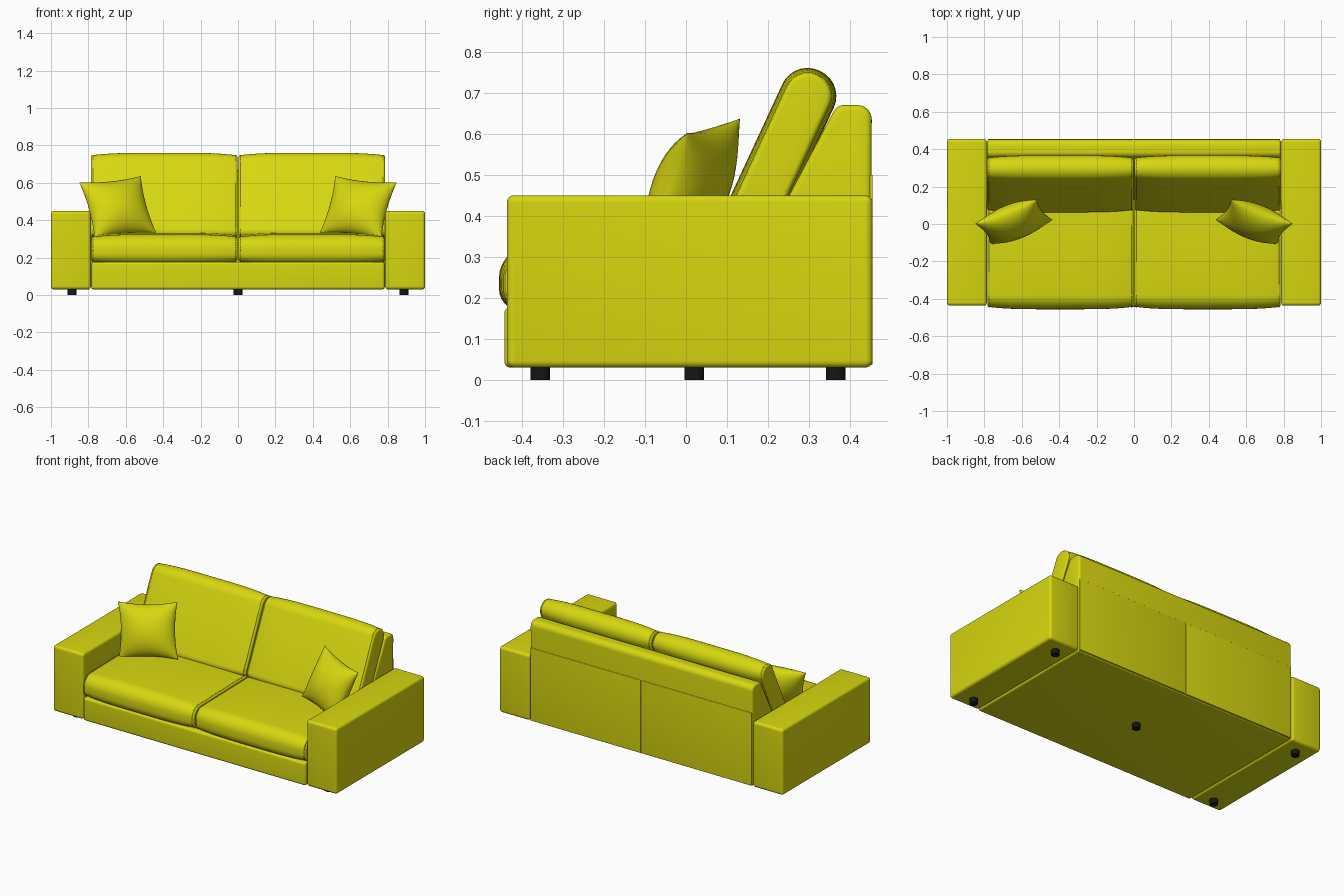
import bpy, bmesh, math
from mathutils import Vector

if "Cube" in bpy.data.objects:
    bpy.data.objects.remove(bpy.data.objects["Cube"])


def material(name, rgb):
    m = bpy.data.materials.new(name)
    m.diffuse_color = (*rgb, 1)
    m.use_nodes = True
    m.node_tree.nodes["Principled BSDF"].inputs["Base Color"].default_value = m.diffuse_color
    return m


FABRIC = material("yellow fabric", (0.68, 0.68, 0.005))
BLACK = material("black plastic", (0.008, 0.008, 0.008))


def finish(name, bm, mat, angle=40):
    bmesh.ops.recalc_face_normals(bm, faces=bm.faces)
    me = bpy.data.meshes.new(name)
    bm.to_mesh(me)
    bm.free()
    me.materials.append(mat)
    me.shade_smooth()
    me.set_sharp_from_angle(angle=math.radians(angle))
    ob = bpy.data.objects.new(name, me)
    bpy.context.collection.objects.link(ob)
    return ob


def rounded(corners, seg=7):
    """Counter-clockwise (y, z, radius) corners -> filleted outline."""
    out, n = [], len(corners)
    for i, (y, z, r) in enumerate(corners):
        p = Vector((y, z))
        a = (Vector(corners[i - 1][:2]) - p).normalized()
        b = (Vector(corners[(i + 1) % n][:2]) - p).normalized()
        half = a.angle(b) / 2
        c = p + (a + b).normalized() * (r / math.sin(half))
        s = p + a * (r / math.tan(half)) - c
        e = p + b * (r / math.tan(half)) - c
        total = math.pi - 2 * half
        for k in range(seg + 1):
            t = k / seg
            out.append(c + (s * math.sin((1 - t) * total) + e * math.sin(t * total)) / math.sin(total))
    return out


def offset(pts, d):
    """Move a counter-clockwise outline outwards by d."""
    res, n = [], len(pts)
    for i, p in enumerate(pts):
        a = (p - pts[i - 1]).normalized()
        b = (pts[(i + 1) % n] - p).normalized()
        na, nb = Vector((a.y, -a.x)), Vector((b.y, -b.x))
        m = (na + nb).normalized()
        res.append(p + m * (d / max(m.dot(na), 0.5)))
    return res


def padded(name, corners, x0, x1, edge=0.015, crown=0.0, slices=1):
    """Outline swept along x, with rounded ends and a swollen middle."""
    pts = rounded(corners)
    secs = []
    for k in range(5):
        a = k / 4 * math.pi / 2
        secs.append((x0 + edge * (1 - math.sin(a)), -edge * (1 - math.cos(a))))
    secs = [(x0 + edge * (1 - math.cos(k * math.pi / 8)), -edge * (1 - math.sin(k * math.pi / 8)))
            for k in range(5)]
    ends = [(x0 + x1 - x, d) for x, d in reversed(secs)]
    mid = []
    for i in range(1, slices):
        u = 2 * i / slices - 1
        mid.append((x0 + edge + (x1 - x0 - 2 * edge) * i / slices, crown * (1 - u ** 4)))
    bm = bmesh.new()
    rings = [[bm.verts.new((x, p.x, p.y)) for p in offset(pts, d)] for x, d in secs + mid + ends]
    n = len(pts)
    for r, q in zip(rings, rings[1:]):
        for i in range(n):
            bm.faces.new((r[i], r[(i + 1) % n], q[(i + 1) % n], q[i]))
    bm.faces.new(rings[0])
    bm.faces.new(rings[-1])
    return finish(name, bm, FABRIC)


def piping(name, corners, x, d=-0.002):
    """Thin welt cord along a cushion edge."""
    cu = bpy.data.curves.new(name, 'CURVE')
    cu.dimensions = '3D'
    cu.bevel_depth = 0.004
    cu.bevel_resolution = 1
    sp = cu.splines.new('POLY')
    pts = offset(rounded(corners), d)
    sp.points.add(len(pts) - 1)
    for q, p in zip(sp.points, pts):
        q.co = (x, p.x, p.y, 1)
    sp.use_cyclic_u = True
    cu.materials.append(FABRIC)
    bpy.context.collection.objects.link(bpy.data.objects.new(name, cu))


def box(y0, y1, z0, z1, r):
    return [(y0, z0, r), (y1, z0, r), (y1, z1, r), (y0, z1, r)]


def pillow(name, s, n=20):
    """Scatter pillow with pinched corners, leaning on the arm."""
    c = Vector((-0.643, 0.012, 0.468))
    U, V = Vector((0.165, 0.065, 0.0175)), Vector((-0.041, 0.055, 0.152))
    N = U.cross(V).normalized()
    bm = bmesh.new()
    for side in (1, -1):
        g = []
        for j in range(n + 1):
            v = math.sin((j / n - 0.5) * math.pi)
            row = []
            for i in range(n + 1):
                u = math.sin((i / n - 0.5) * math.pi)
                h = 0.085 * max(0, (1 - u * u) * (1 - v * v)) ** 0.55
                p = c + U * u * (1 - 0.1 * (1 - v * v)) + V * v * (1 - 0.1 * (1 - u * u)) + N * h * side
                row.append(bm.verts.new((p.x * s, p.y, p.z)))
            g.append(row)
        for j in range(n):
            for i in range(n):
                bm.faces.new((g[j][i], g[j][i + 1], g[j + 1][i + 1], g[j + 1][i]))
    bmesh.ops.remove_doubles(bm, verts=bm.verts, dist=1e-5)
    finish(name, bm, FABRIC, 70)


def foot(name, x, y):
    bm = bmesh.new()
    bmesh.ops.create_cone(bm, cap_ends=True, segments=24, radius1=0.024, radius2=0.024, depth=0.035)
    bmesh.ops.translate(bm, verts=bm.verts, vec=(x, y, 0.0175))
    finish(name, bm, BLACK)


# base and back frame
padded("base", box(-0.443, 0.43, 0.03, 0.177, 0.015), -0.783, 0.783, 0.012)
frame = [(0.13, 0.03, 0.015), (0.451, 0.03, 0.015), (0.453, 0.67, 0.035),
         (0.368, 0.67, 0.03), (0.13, 0.22, 0.015)]
padded("back_frame", frame, -0.785, 0.785, 0.014)

# leaning back cushion outline: rounded top, narrow rounded foot
d, nrm, top, r = Vector((0.42, 0.907)), Vector((-0.907, 0.42)), Vector((0.297, 0.691)), 0.057
quad = [(top + nrm * r - d * 0.43, 0.03), (top - nrm * r - d * 0.43, 0.03),
        (top - nrm * r + d * r, r * 0.97), (top + nrm * r + d * r, r * 0.97)]
back = [(p.x, p.y, rad) for p, rad in quad]
seat = [(-0.444, 0.178, 0.045), (0.2, 0.178, 0.03), (0.2, 0.322, 0.03), (-0.444, 0.312, 0.065)]

for s, side in ((-1, "left"), (1, "right")):
    def span(a, b):
        return tuple(sorted((s * a, s * b)))
    padded(side + "_arm", box(-0.437, 0.455, 0.03, 0.45, 0.018), *span(0.787, 1.0), 0.016)
    padded(side + "_seat_cushion", seat, *span(0.003, 0.784), 0.012, 0.012, 14)
    padded(side + "_back_cushion", back, *span(0.003, 0.787), 0.012, 0.012, 14)
    # lower rear cover panels, split at the centre seam
    padded(side + "_rear_panel", box(0.44, 0.455, 0.036, 0.5, 0.003), *span(0.002, 0.78), 0.003)
    for x in (0.014, 0.775):
        piping(side + "_back_piping", back, s * x)
        piping(side + "_seat_piping", seat, s * x)
    pillow(side + "_pillow", s)
    foot(side + "_front_foot", s * 0.887, -0.355)
    foot(side + "_rear_foot", s * 0.887, 0.365)
foot("centre_foot", 0, 0.02)
